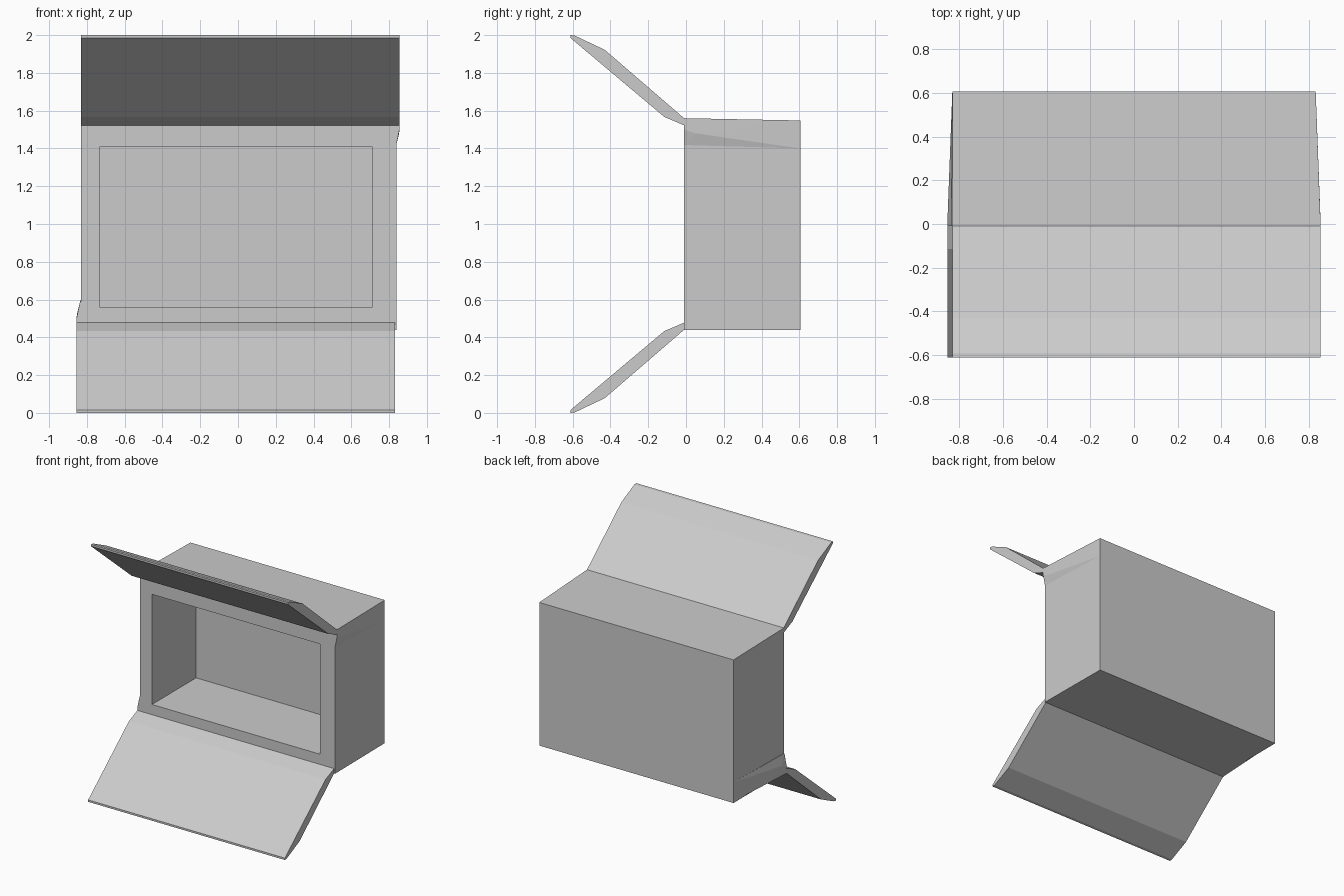
import bpy, bmesh
from mathutils import Vector

if "Cube" in bpy.data.objects:
    bpy.data.objects.remove(bpy.data.objects["Cube"])

grey = bpy.data.materials.new("plain_grey")
grey.diffuse_color = (0.6, 0.6, 0.6, 1)
grey.use_nodes = True
grey.node_tree.nodes["Principled BSDF"].inputs["Base Color"].default_value = grey.diffuse_color


def finish(name, bm):
    bmesh.ops.recalc_face_normals(bm, faces=bm.faces)
    mesh = bpy.data.meshes.new(name)
    bm.to_mesh(mesh)
    bm.free()
    mesh.materials.append(grey)
    obj = bpy.data.objects.new(name, mesh)
    bpy.context.collection.objects.link(obj)
    return obj


def half_turn(p):
    """Turn a point half way round the depth axis through the box centre."""
    return (-p[0], p[1], 2 - p[2])


# Hollow box: four rectangular rings, from outer back to cavity back
def ring(x0, x1, z0, z1, y):
    return [(x0, y, z0), (x1, y, z0), (x1, y, z1), (x0, y, z1)]


bm = bmesh.new()
rings = [[bm.verts.new(p) for p in r] for r in (
    ring(-0.832, 0.832, 0.44, 1.548, 0.607),
    ring(-0.832, 0.838, 0.44, 1.56, -0.01),
    ring(-0.73, 0.71, 0.557, 1.41, -0.01),
    ring(-0.73, 0.71, 0.557, 1.41, 0.53))]
for a, b in zip(rings, rings[1:]):
    for i in range(4):
        j = (i + 1) % 4
        bm.faces.new((a[i], a[j], b[j], b[i]))
bm.faces.new(rings[0])
bm.faces.new(rings[-1])
finish("box", bm)

# Flap cross-section (y, z) and the bulged box corner beside its hinge
flap = [(-0.01, 1.56), (-0.43, 1.922), (-0.59, 1.998), (-0.612, 2.0),
        (-0.612, 1.985), (-0.115, 1.567), (-0.01, 1.522)]
corner = [(0.83, -0.01, 1.56), (0.855, -0.01, 1.56), (0.855, -0.01, 1.5),
          (0.853, 0.05, 1.48), (0.836, -0.01, 1.41), (0.83, -0.01, 1.41),
          (0.832, 0.607, 1.40), (0.832, 0.607, 1.548)]

for label, place in (("upper", lambda p: p), ("lower", half_turn)):
    bm = bmesh.new()
    ends = [[bm.verts.new(place((x, y, z))) for y, z in flap]
            for x in (-0.83, 0.855)]
    for end in ends:
        bm.faces.new(end)
    for i in range(len(flap)):
        j = (i + 1) % len(flap)
        bm.faces.new((ends[0][i], ends[0][j], ends[1][j], ends[1][i]))
    finish(label + "_flap", bm)

    bm = bmesh.new()
    verts = [bm.verts.new(Vector(place(p))) for p in corner]
    bmesh.ops.convex_hull(bm, input=verts)
    finish(label + "_hinge_corner", bm)
